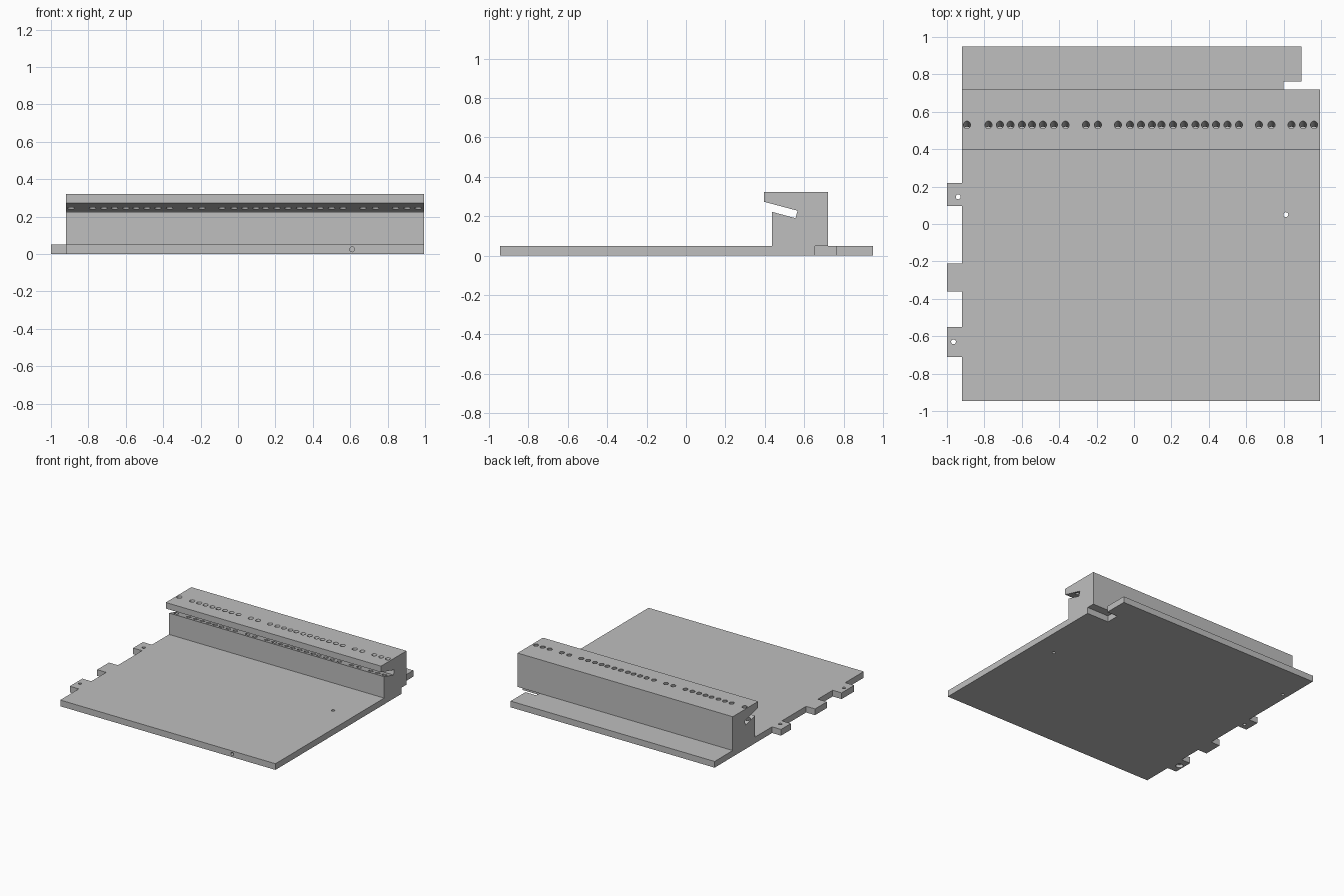
import bpy, bmesh, math
from mathutils import Vector

if "Cube" in bpy.data.objects:
    bpy.data.objects.remove(bpy.data.objects["Cube"])

grey = bpy.data.materials.new("light grey")
grey.diffuse_color = (0.52, 0.52, 0.52, 1)
grey.use_nodes = True
grey.node_tree.nodes["Principled BSDF"].inputs["Base Color"].default_value = grey.diffuse_color


def extrude(name, outline, axis, lo, hi):
    """Solid from a closed outline: (x, y) along z, or (y, z) along x."""
    bm = bmesh.new()
    place = (lambda p: (lo, *p)) if axis == 'X' else (lambda p: (*p, lo))
    step = (hi - lo, 0, 0) if axis == 'X' else (0, 0, hi - lo)
    face = bm.faces.new([bm.verts.new(place(p)) for p in outline])
    ext = bmesh.ops.extrude_face_region(bm, geom=[face])
    verts = [v for v in ext["geom"] if isinstance(v, bmesh.types.BMVert)]
    bmesh.ops.translate(bm, verts=verts, vec=step)
    bmesh.ops.recalc_face_normals(bm, faces=bm.faces)
    return finish(name, bm)


def finish(name, bm):
    me = bpy.data.meshes.new(name)
    bm.to_mesh(me)
    bm.free()
    me.materials.append(grey)
    ob = bpy.data.objects.new(name, me)
    bpy.context.collection.objects.link(ob)
    return ob


def add_rod(bm, a, b, r, sides=20):
    a, b = Vector(a), Vector(b)
    d = b - a
    mat = d.to_track_quat('Z', 'Y').to_matrix().to_4x4()
    mat.translation = (a + b) / 2
    bmesh.ops.create_cone(bm, cap_ends=True, segments=sides, radius1=r, radius2=r,
                          depth=d.length, matrix=mat)


def boolean(target, tool, operation):
    mod = target.modifiers.new(operation, 'BOOLEAN')
    mod.operation, mod.object, mod.solver = operation, tool, 'EXACT'
    bpy.context.view_layer.objects.active = target
    bpy.ops.object.modifier_apply(modifier=mod.name)
    bpy.data.objects.remove(tool)


T, L, R = 0.05, -0.92, 0.995      # plate thickness, left and right edges

# base plate: notched at the back right, three tabs on the left
outline = [(L, -0.945), (R, -0.945), (R, 0.655), (0.80, 0.655), (0.80, 0.762),
           (0.895, 0.762), (0.895, 0.95), (L, 0.95)]
for top, bottom in ((0.22, 0.095), (-0.212, -0.362), (-0.55, -0.71)):
    outline += [(L, top), (-1, top), (-1, bottom), (L, bottom)]
base = extrude("base_plate", outline, 'Z', 0, T)

# raised rail with a sloping slot in its front
rail = extrude("slotted_rail", [(0.437, T), (0.72, T), (0.72, 0.322), (0.397, 0.322),
                                (0.397, 0.273), (0.566, 0.228), (0.556, 0.19),
                                (0.437, 0.222)], 'X', L, R)
boolean(base, rail, 'UNION')

# row of tilted holes through the rail's upper lip and into the slot floor
bm = bmesh.new()
tilt = math.radians(20)
axis = Vector((0, math.sin(tilt), math.cos(tilt)))
holes = [-.893, -.778, -.717, -.66, -.599, -.545, -.487, -.428, -.366, -.257, -.193,
         -.086, -.021, .037, .096, .147, .209, .267, .329, .38, .439, .5, .561,
         .668, .735, .842, .904, .963]
for x in holes:
    p = Vector((x, 0.53, 0.322))
    add_rod(bm, p + axis * 0.05, p - axis * 0.15, 0.019)

# plate holes, blind hole under the rail, hole in the front edge
for x, y, top in ((-0.94, 0.145, 0.1), (-0.965, -0.63, 0.1), (0.812, 0.05, 0.1),
                  (-0.875, 0.66, 0.12)):
    add_rod(bm, (x, y, -0.05), (x, y, top), 0.013)
add_rod(bm, (0.61, -1.0, 0.025), (0.61, -0.85, 0.025), 0.013)
boolean(base, finish("hole_cutter", bm), 'DIFFERENCE')

# counterbore under the front tab
bm = bmesh.new()
add_rod(bm, (-0.965, -0.63, -0.05), (-0.965, -0.63, 0.025), 0.028)
boolean(base, finish("counterbore_cutter", bm), 'DIFFERENCE')

base.name = "slotted_rail_plate"
bpy.ops.object.select_all(action='DESELECT')
base.select_set(True)
bpy.context.view_layer.objects.active = base
bpy.ops.object.shade_smooth_by_angle(angle=math.radians(30))
